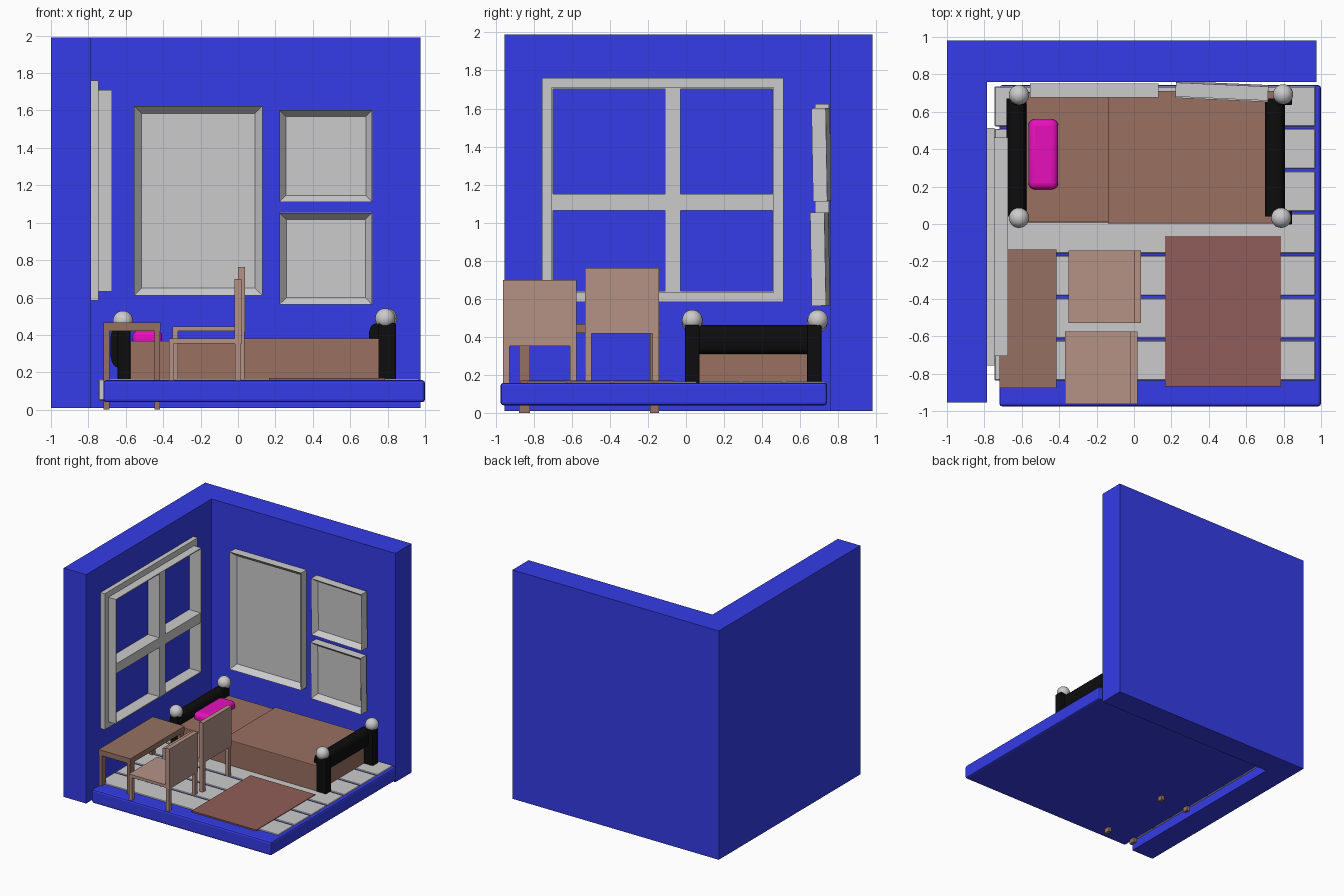
import bpy, bmesh
from math import radians, cos, sin, pi
from mathutils import Matrix, Vector

if "Cube" in bpy.data.objects:
    bpy.data.objects.remove(bpy.data.objects["Cube"])


def material(name, r, g, b):
    m = bpy.data.materials.new(name)
    m.diffuse_color = (r, g, b, 1)
    m.use_nodes = True
    m.node_tree.nodes["Principled BSDF"].inputs["Base Color"].default_value = m.diffuse_color
    return m


BLUE = material("blue_paint", 0.035, 0.045, 0.8)
BLACK = material("black_metal", 0.004, 0.004, 0.004)
BEDDING = material("bedding_brown", 0.32, 0.16, 0.12)
PINK = material("pillow_pink", 0.8, 0.005, 0.5)
TABLE = material("table_wood", 0.3, 0.165, 0.12)
CHAIR = material("chair_wood", 0.46, 0.29, 0.24)
RUG = material("rug_red", 0.28, 0.11, 0.1)


def finish(bm, name, mat=None, bevel=0, segments=2):
    bmesh.ops.recalc_face_normals(bm, faces=bm.faces)
    mesh = bpy.data.meshes.new(name)
    bm.to_mesh(mesh)
    bm.free()
    ob = bpy.data.objects.new(name, mesh)
    bpy.context.collection.objects.link(ob)
    if mat:
        mesh.materials.append(mat)
    if bevel:
        mod = ob.modifiers.new("bevel", "BEVEL")
        mod.width, mod.segments = bevel, segments
    return ob


def add_box(bm, x, y, z):
    """Box from three (low, high) ranges."""
    size = Vector((x[1] - x[0], y[1] - y[0], z[1] - z[0]))
    mid = Vector((sum(x) / 2, sum(y) / 2, sum(z) / 2))
    bmesh.ops.create_cube(bm, size=1, matrix=Matrix.Translation(mid) @ Matrix.Diagonal((*size, 1)))


def box(name, x, y, z, mat=None, bevel=0, segments=2):
    bm = bmesh.new()
    add_box(bm, x, y, z)
    return finish(bm, name, mat, bevel, segments)


def prism(name, points, axis, depth, mat=None):
    """Extrude a closed 3D outline along an axis."""
    bm = bmesh.new()
    face = bm.faces.new([bm.verts.new(p) for p in points])
    ext = bmesh.ops.extrude_face_region(bm, geom=[face], use_keep_orig=True)
    moved = [v for v in ext["geom"] if isinstance(v, bmesh.types.BMVert)]
    bmesh.ops.translate(bm, verts=moved, vec=Vector(axis) * depth)
    return finish(bm, name, mat)


def ring(name, x, y, z, border):
    """Rectangular frame facing +x."""
    bm = bmesh.new()
    add_box(bm, x, (y[0], y[0] + border), z)
    add_box(bm, x, (y[1] - border, y[1]), z)
    inner = (y[0] + border, y[1] - border)
    add_box(bm, x, inner, (z[0], z[0] + border))
    add_box(bm, x, inner, (z[1] - border, z[1]))
    return finish(bm, name)


def smooth(ob, angle=40):
    bpy.ops.object.select_all(action="DESELECT")
    ob.select_set(True)
    bpy.context.view_layer.objects.active = ob
    bpy.ops.object.shade_smooth_by_angle(angle=radians(angle))


# L-shaped walls
prism("walls", [(-1, -0.955, 0.01), (-0.785, -0.955, 0.01), (-0.785, 0.76, 0.01),
                (0.975, 0.76, 0.01), (0.975, 0.98, 0.01), (-1, 0.98, 0.01)],
      (0, 0, 1), 1.98, BLUE)

# floor slab and planks
box("floor_slab", (-0.72, 1.0), (-0.975, 0.742), (0.04, 0.158), BLUE, 0.015)
pitch = 0.2265
for i in range(7):
    top = 0.735 - i * pitch
    box(f"floor_plank_{i + 1}", (-0.745, 0.97), (top - pitch + 0.014, top), (0.05, 0.164), None, 0.004, 1)

# rug
box("rug", (0.165, 0.785), (-0.87, -0.065), (0.15, 0.169), RUG)

# window: flat surround, thin deep casing, crossing bars
ring("window_surround", (-0.79, -0.745), (-0.757, 0.513), (0.583, 1.76), 0.055)
ring("window_casing", (-0.79, -0.675), (-0.707, 0.463), (0.633, 1.71), 0.008)
box("window_upright_bar", (-0.79, -0.675), (-0.11, -0.03), (0.638, 1.705))
box("window_cross_bar", (-0.79, -0.676), (-0.702, 0.458), (1.065, 1.15))


# wall pictures: slab whose front is inset and pushed back
def picture(name, center, width, height, border, tilt=0, turn=0):
    bm = bmesh.new()
    bmesh.ops.create_cube(bm, size=1, matrix=Matrix.Diagonal((width, 0.075, height, 1)))
    bm.normal_update()
    front = [f for f in bm.faces if f.normal.y < -0.9]
    bmesh.ops.inset_region(bm, faces=front, thickness=border, use_even_offset=True)
    bmesh.ops.translate(bm, verts=list(front[0].verts), vec=(0, 0.045, 0))
    ob = finish(bm, name)
    ob.location = center
    ob.rotation_euler = (radians(tilt), 0, radians(turn))


picture("large_picture", (-0.2125, 0.715, 1.117), 0.685, 1.015, 0.04)
picture("upper_small_picture", (0.47, 0.712, 1.357), 0.495, 0.49, 0.034, 1, -2.5)
picture("lower_small_picture", (0.47, 0.705, 0.808), 0.495, 0.49, 0.037, 1, -2.5)

# bed: mattress, blanket, pillow
box("mattress", (-0.6, 0.755), (0.008, 0.705), (0.15, 0.368), BEDDING, 0.006)
box("blanket", (-0.14, 0.76), (0.002, 0.712), (0.15, 0.382), BEDDING, 0.006)
smooth(box("pillow", (-0.565, -0.405), (0.185, 0.56), (0.335, 0.425), PINK, 0.035, 4))


# bed ends: rounded board, two posts, two ball finials
def bed_end(label, board_x, board_z, post_x, post_top, balls, ball_z):
    cx, rx = sum(board_x) / 2, (board_x[1] - board_x[0]) / 2
    cz, rz = sum(board_z) / 2, (board_z[1] - board_z[0]) / 2
    oval = []
    for i in range(32):
        c, s = cos(2 * pi * i / 32), sin(2 * pi * i / 32)
        oval.append((cx + rx * abs(c) ** 0.7 * (1 if c > 0 else -1), 0.04,
                     cz + rz * abs(s) ** 0.7 * (1 if s > 0 else -1)))
    smooth(prism(label + "_board", oval, (0, 1, 0), 0.63, BLACK))
    for side, y, (bx, by) in zip(("front", "back"), (0.0, 0.64), balls):
        box(f"{label}_{side}_post", post_x, (y - 0.004, y + 0.072), (0.15, post_top), BLACK, 0.008)
        bm = bmesh.new()
        bmesh.ops.create_uvsphere(bm, u_segments=24, v_segments=14, radius=0.054,
                                  matrix=Matrix.Translation((bx, by, ball_z)))
        smooth(finish(bm, f"{label}_{side}_ball"))


bed_end("head", (-0.683, -0.575), (0.225, 0.45), (-0.645, -0.575), 0.455,
        ((-0.615, 0.033), (-0.615, 0.69)), 0.475)
bed_end("foot", (0.70, 0.806), (0.31, 0.462), (0.75, 0.845), 0.463,
        ((0.787, 0.033), (0.797, 0.693)), 0.488)


# table
box("table_top", (-0.72, -0.415), (-0.878, -0.137), (0.42, 0.466), TABLE)
for i, x in enumerate((-0.718, -0.447)):
    for j, y in enumerate((-0.878, -0.19)):
        box(f"table_leg_{2 * i + j + 1}", (x, x + 0.03), (y, y + (0.058, 0.048)[j]), (0.0, 0.43), TABLE)


# chairs: seat, solid back panel, four legs
def chair(label, dx, dy, dz):
    y0, y1 = -0.53 + dy, -0.142 + dy
    low, seat = 0.15, 0.42 + dz
    box(label + "_seat", (-0.35 + dx, 0.01 + dx), (y0, y1), (seat, seat + 0.025), CHAIR)
    box(label + "_back", (dx, 0.038 + dx), (y0, y1), (seat - 0.003, 0.763 + dz), CHAIR)
    for end, x, w in (("front", -0.35, 0.028), ("back", 0.004, 0.03)):
        for side, y in (("left", y0), ("right", y1 - 0.034)):
            box(f"{label}_{end}_{side}_leg", (x + dx, x + w + dx), (y, y + 0.034), (low, seat + 0.005), CHAIR)


chair("rear_chair", 0, 0, 0)
chair("front_chair", -0.02, -0.433, -0.065)
